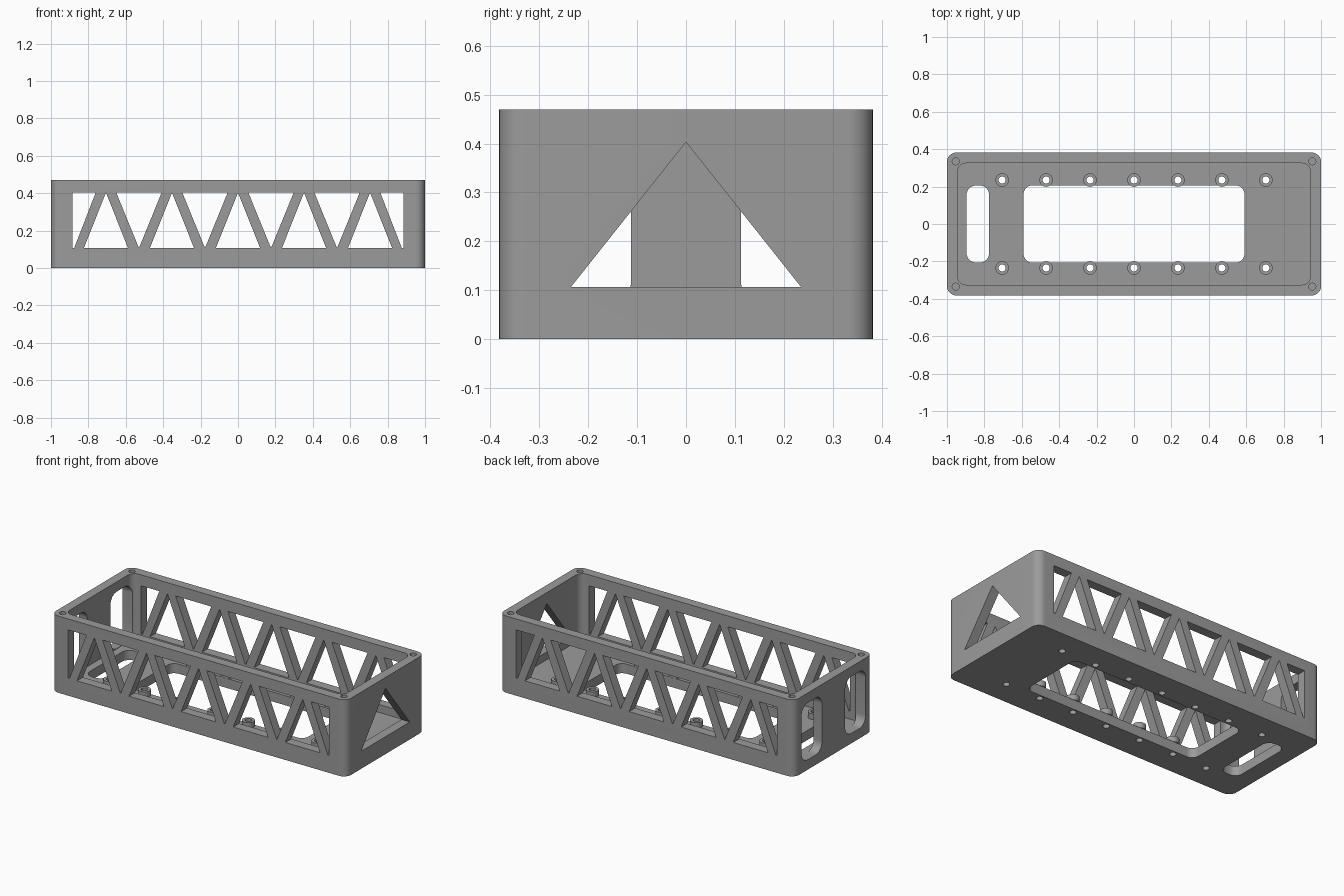
import bpy, bmesh, math

if "Cube" in bpy.data.objects:
    bpy.data.objects.remove(bpy.data.objects["Cube"])

L, W, H = 1.0, 0.382, 0.47          # half length, half width, height
WALL, FLOOR = 0.057, 0.059
LOW, HIGH = 0.107, 0.403            # bottom and top of the truss windows

grey = bpy.data.materials.new("mid grey")
grey.diffuse_color = (0.33, 0.33, 0.33, 1)
grey.use_nodes = True
grey.node_tree.nodes["Principled BSDF"].inputs["Base Color"].default_value = grey.diffuse_color


def rounded(u0, u1, v0, v1, r, n=10):
    """Rounded rectangle outline."""
    pts = []
    centres = [(u1 - r, v1 - r), (u0 + r, v1 - r), (u0 + r, v0 + r), (u1 - r, v0 + r)]
    for k, (cu, cv) in enumerate(centres):
        for i in range(n + 1):
            a = math.pi / 2 * (k + i / n)
            pts.append((cu + r * math.cos(a), cv + r * math.sin(a)))
    return pts


def circle(u, v, r, n=28):
    return [(u + r * math.cos(2 * math.pi * i / n), v + r * math.sin(2 * math.pi * i / n))
            for i in range(n)]


def prisms(name, outlines, axis, a, b):
    """One object made of outlines extruded from a to b along an axis."""
    place = {"x": lambda u, v, t: (t, u, v),
             "y": lambda u, v, t: (u, t, v),
             "z": lambda u, v, t: (u, v, t)}[axis]
    bm = bmesh.new()
    for pts in outlines:
        lo = [bm.verts.new(place(u, v, a)) for u, v in pts]
        hi = [bm.verts.new(place(u, v, b)) for u, v in pts]
        bm.faces.new(lo)
        bm.faces.new(hi)
        for i in range(len(pts)):
            j = (i + 1) % len(pts)
            bm.faces.new((lo[i], lo[j], hi[j], hi[i]))
    bmesh.ops.recalc_face_normals(bm, faces=bm.faces)
    mesh = bpy.data.meshes.new(name)
    bm.to_mesh(mesh)
    bm.free()
    mesh.materials.append(grey)
    ob = bpy.data.objects.new(name, mesh)
    bpy.context.collection.objects.link(ob)
    return ob


def activate(ob):
    bpy.ops.object.select_all(action="DESELECT")
    ob.select_set(True)
    bpy.context.view_layer.objects.active = ob


def cut(ob, cutter):
    activate(ob)
    mod = ob.modifiers.new("cut", "BOOLEAN")
    mod.operation, mod.solver, mod.object = "DIFFERENCE", "EXACT", cutter
    bpy.ops.object.modifier_apply(modifier=mod.name)


# Tray body and its standoffs
tray = prisms("tray", [rounded(-L, L, -W, W, 0.05)], "z", 0, H)
posts = [(0.235 * i, s * 0.235) for i in range(-3, 4) for s in (-1, 1)]
standoffs = prisms("standoffs", [circle(x, y, 0.036) for x, y in posts], "z", FLOOR, 0.094)

# Inner cavity
cavity = prisms("cavity_cutter",
                [rounded(-L + WALL, L - WALL, -W + WALL, W - WALL, 0.045)], "z", FLOOR, 1)

# Floor window and narrow floor slot
floor_cut = prisms("floor_cutter",
                   [rounded(-0.59, 0.59, -0.206, 0.206, 0.045),
                    rounded(-0.895, -0.775, -0.206, 0.206, 0.05)], "z", -0.1, 0.08)

# Truss windows through both long walls
tris = []
for i in range(-2, 3):
    c = 0.353 * i
    tris.append([(c - 0.118, LOW), (c + 0.118, LOW), (c, HIGH)])
for i in (-1.5, -0.5, 0.5, 1.5):
    c = 0.353 * i
    tris.append([(c, LOW), (c + 0.121, HIGH), (c - 0.121, HIGH)])
for s in (-1, 1):
    tris.append([(s * 0.884, LOW), (s * 0.876, LOW), (s * 0.761, HIGH), (s * 0.884, HIGH)])
truss = prisms("truss_cutter", tris, "y", -0.6, 0.6)

# Triangular window in the right end, two upright slots in the left end
end_tri = prisms("end_triangle_cutter",
                 [[(-0.235, LOW), (0.235, LOW), (0, HIGH)]], "x", 0.9, 1.1)
end_slots = prisms("end_slot_cutter",
                   [rounded(0.112, 0.31, 0.061, 0.41, 0.06),
                    rounded(-0.31, -0.112, 0.061, 0.41, 0.06)], "x", -1.1, -0.92)

# Blind screw holes in the rim and through holes in the floor
rim_holes = prisms("rim_hole_cutter",
                   [circle(sx * 0.953, sy * 0.335, 0.019) for sx in (-1, 1) for sy in (-1, 1)],
                   "z", H - 0.12, H + 0.1)
post_holes = prisms("post_hole_cutter", [circle(x, y, 0.019) for x, y in posts], "z", -0.1, 0.2)

cutters = [cavity, floor_cut, truss, end_tri, end_slots, rim_holes, post_holes]
for c in cutters:
    cut(tray, c)
cut(standoffs, post_holes)
for c in cutters:
    bpy.data.objects.remove(c)

# Smooth the rounded corners, keep the edges sharp
for ob in (tray, standoffs):
    activate(ob)
    bpy.ops.object.shade_smooth_by_angle(angle=math.radians(30))
